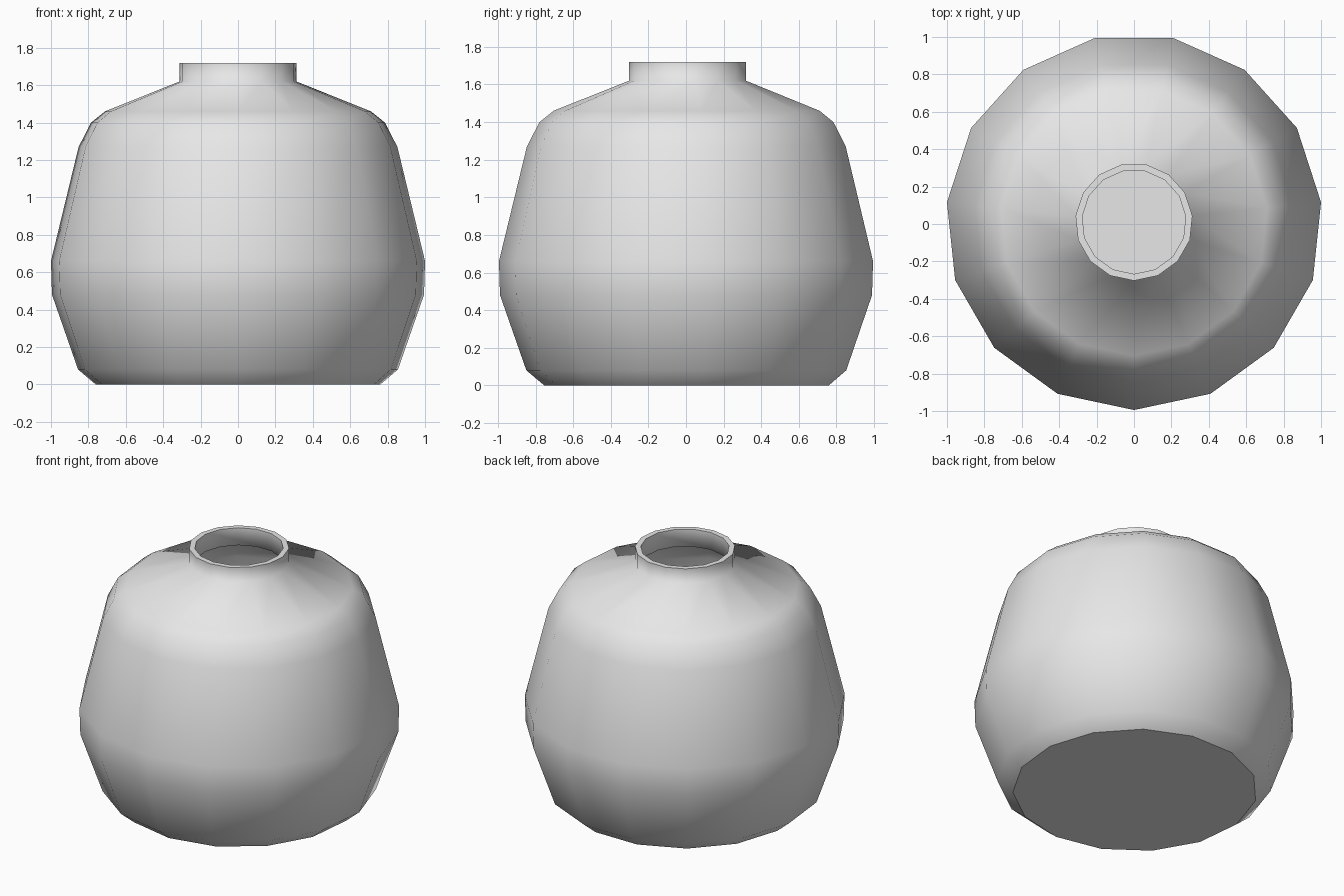
import bpy
import bmesh
from math import cos, sin, tau, pi

cube = bpy.data.objects.get("Cube")
if cube:
    bpy.data.objects.remove(cube, do_unlink=True)

SIDES = 15
CENTRE_Y = 0.011
WALL = 0.036

# Outer wall from base to rim, as (radius, height)
outer = [(0.765, 0), (0.86, 0.08), (1.0, 0.48), (1.0055, 0.66), (0.857, 1.27),
         (0.79, 1.40), (0.715, 1.46), (0.314, 1.62), (0.314, 1.72)]
# Inner wall from rim down to the inside floor
inner = [(r - WALL, z) for r, z in reversed(outer)]
inner[1] = (inner[1][0], 1.60)
inner[2] = (inner[2][0], 1.43)
inner[-1] = (inner[-1][0], WALL)

clay = bpy.data.materials.new("light_grey")
clay.use_nodes = True
grey = (0.8, 0.8, 0.8, 1)
clay.diffuse_color = grey
clay.node_tree.nodes["Principled BSDF"].inputs["Base Color"].default_value = grey


def lathe(name, profile, sharp_rings):
    """Spin a profile into a closed faceted body with a few sharp rings."""
    bm = bmesh.new()
    rings = []
    for r, z in profile:
        angles = [tau * i / SIDES - pi / 2 for i in range(SIDES)]
        rings.append([bm.verts.new((r * cos(a), r * sin(a) + CENTRE_Y, z))
                      for a in angles])
    for low, high in zip(rings, rings[1:]):
        for i in range(SIDES):
            j = (i + 1) % SIDES
            bm.faces.new((low[i], low[j], high[j], high[i]))
    # Base and inside floor
    bm.faces.new(rings[0][::-1])
    bm.faces.new(rings[-1])
    for face in bm.faces:
        face.smooth = True
    for k in sharp_rings:
        ring = rings[k]
        for i in range(SIDES):
            bm.edges.get((ring[i], ring[(i + 1) % SIDES])).smooth = False
    bmesh.ops.recalc_face_normals(bm, faces=bm.faces)
    mesh = bpy.data.meshes.new(name)
    bm.to_mesh(mesh)
    bm.free()
    mesh.materials.append(clay)
    obj = bpy.data.objects.new(name, mesh)
    bpy.context.collection.objects.link(obj)
    return obj


# Hollow pot with crisp base, rim edges and floor
rim = len(outer)
lathe("pot", outer + inner, [0, rim - 1, rim, len(outer + inner) - 1])
